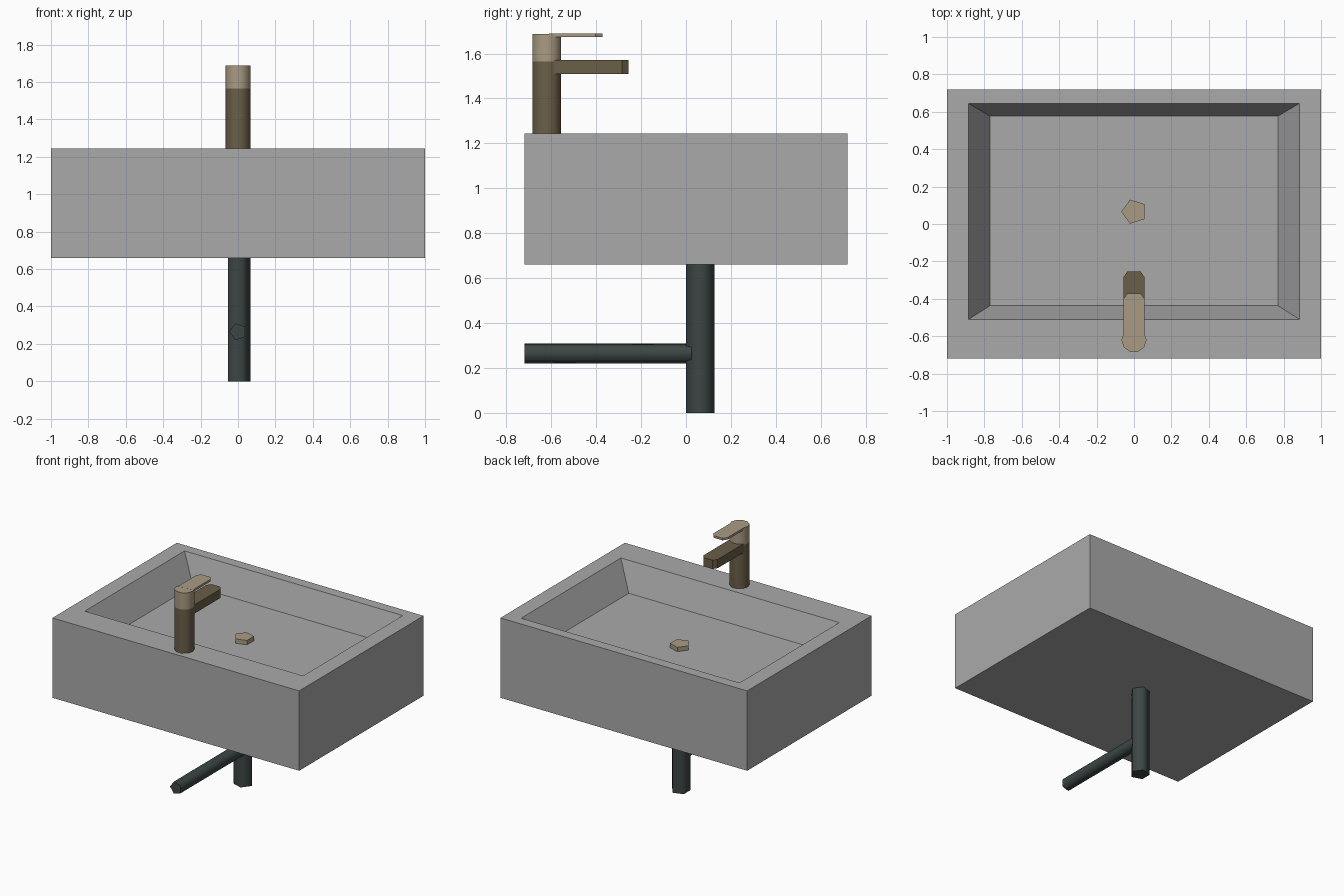
import bpy, bmesh, math
from mathutils import Vector

if "Cube" in bpy.data.objects:
    bpy.data.objects.remove(bpy.data.objects["Cube"])


def material(name, rgb):
    m = bpy.data.materials.new(name)
    m.diffuse_color = (*rgb, 1)
    m.use_nodes = True
    m.node_tree.nodes["Principled BSDF"].inputs["Base Color"].default_value = m.diffuse_color
    return m


CERAMIC = material("grey ceramic", (0.40, 0.40, 0.40))
BRONZE = material("dark bronze", (0.145, 0.112, 0.065))
BRASS = material("pale brass", (0.40, 0.33, 0.23))
PIPE = material("dark pipe", (0.046, 0.06, 0.06))


def finish(name, bm, mat):
    bmesh.ops.recalc_face_normals(bm, faces=bm.faces)
    me = bpy.data.meshes.new(name)
    bm.to_mesh(me)
    bm.free()
    me.materials.append(mat)
    ob = bpy.data.objects.new(name, me)
    bpy.context.collection.objects.link(ob)
    return ob


def prism(name, outline, offset, mat, smooth=False):
    """Closed outline swept along offset, optionally with smooth sides and sharp rims."""
    bm = bmesh.new()
    off = Vector(offset)
    a = [bm.verts.new(p) for p in outline]
    b = [bm.verts.new(Vector(p) + off) for p in outline]
    n = len(a)
    caps = [bm.faces.new(a), bm.faces.new(b)]
    for i in range(n):
        f = bm.faces.new((a[i], a[(i + 1) % n], b[(i + 1) % n], b[i]))
        f.smooth = smooth
    for f in caps:
        for e in f.edges:
            e.smooth = False
    return finish(name, bm, mat)


def ring(n, r, start=0.0):
    return [(r * math.cos(start + 2 * math.pi * i / n),
             r * math.sin(start + 2 * math.pi * i / n)) for i in range(n)]


# Basin: box shell with a sloped recess
bm = bmesh.new()


def rect(x, y0, y1, z):
    return [bm.verts.new(p) for p in
            ((-x, y0, z), (x, y0, z), (x, y1, z), (-x, y1, z))]


loops = [rect(1, -0.72, 0.72, 0.66), rect(1, -0.72, 0.72, 1.245),
         rect(0.885, -0.51, 0.645, 1.245), rect(0.77, -0.437, 0.577, 1.045)]
for lo, hi in zip(loops, loops[1:]):
    for i in range(4):
        j = (i + 1) % 4
        bm.faces.new((lo[i], lo[j], hi[j], hi[i]))
bm.faces.new(loops[0])
bm.faces.new(loops[-1])
finish("basin", bm, CERAMIC)

# Five-sided drain plug and waste pipes
prism("drain_plug", [(x, y + 0.066, 1.04) for x, y in ring(5, 0.068, math.pi)],
      (0, 0, 0.037), BRASS)
prism("waste_pipe", [(x, y + 0.064, 0) for x, y in ring(5, 0.067)],
      (0, 0, 0.66), PIPE, True)
prism("wall_pipe", [(x, -0.72, z + 0.265) for x, z in ring(5, 0.047, math.pi)],
      (0, 0.76, 0), PIPE, True)

# Ten-sided tap body with lighter cap
body = [(x, y - 0.62) for x, y in ring(10, 0.067)]
prism("tap_body", [(x, y, 1.245) for x, y in body], (0, 0, 0.32), BRONZE, True)
prism("tap_cap", [(x, y, 1.565) for x, y in body], (0, 0, 0.123), BRASS, True)


# Spout and lever: flat bars with clipped front corners
def bar(name, y_end, z0, z1, mat):
    half = [(0.057, -0.61), (0.057, y_end - 0.03), (0.036, y_end)]
    pts = half + [(-x, y) for x, y in reversed(half)]
    prism(name, [(x, y, z0) for x, y in pts], (0, 0, z1 - z0), mat)


bar("spout", -0.255, 1.508, 1.572, BRONZE)
bar("lever", -0.372, 1.673, 1.6885, BRASS)
